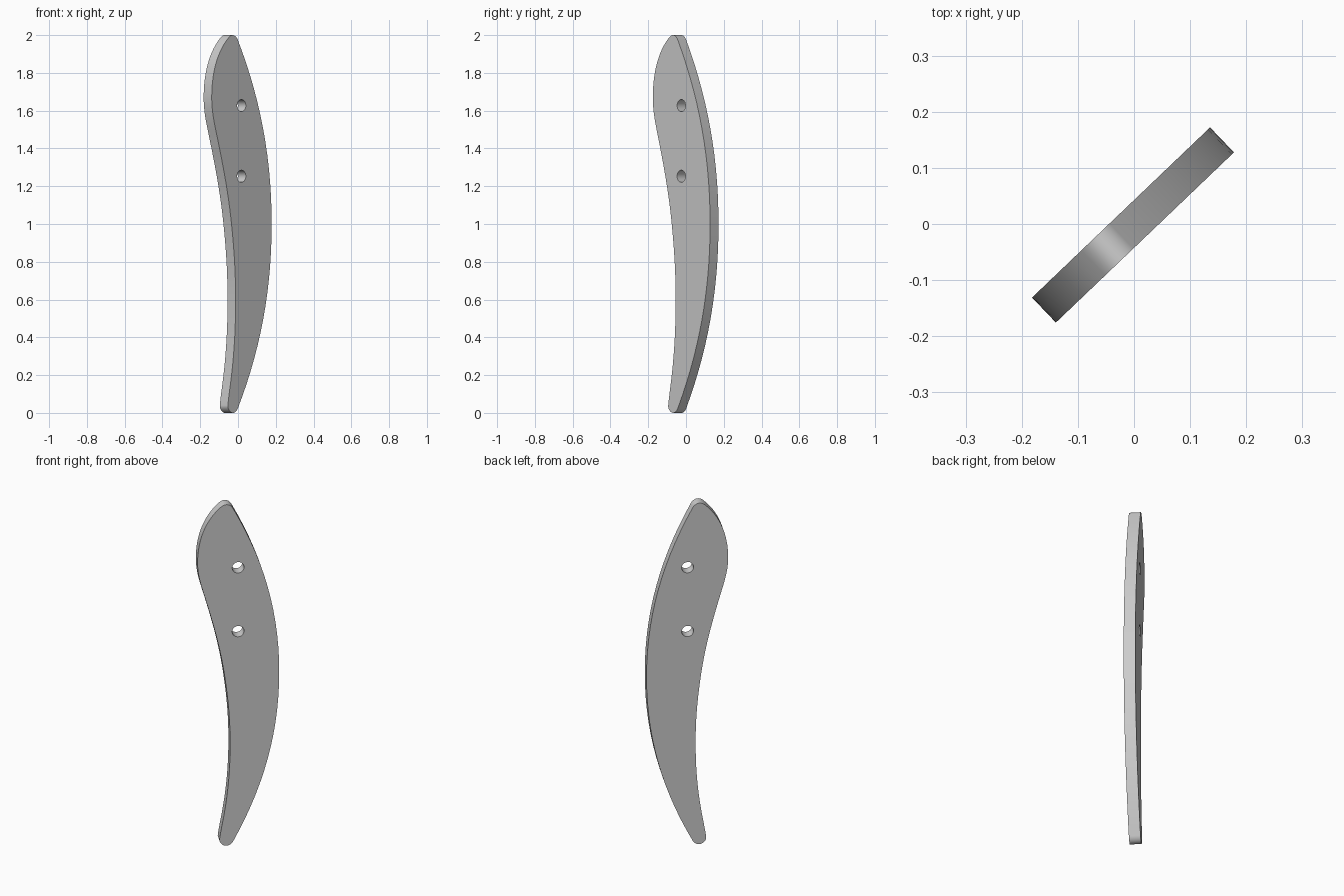
import bpy, bmesh
from math import radians, sin, cos, dist
from mathutils import Vector

if "Cube" in bpy.data.objects:
    bpy.data.objects.remove(bpy.data.objects["Cube"])

# Plain grey finish
grey = bpy.data.materials.new("plain grey")
grey.use_nodes = True
colour = (0.6, 0.6, 0.6, 1)
grey.diffuse_color = colour
grey.node_tree.nodes["Principled BSDF"].inputs["Base Color"].default_value = colour

# Blade outline, anticlockwise from the bottom: across, up, heading in degrees
OUTLINE = [
    (-.067, 0, 0), (-.03, .025, 62), (.217, 1, 90), (-.031, 1.975, 118),
    (-.068, 2, 180), (-.1, 1.985, 222), (-.222, 1.67, 270), (-.193, 1.5, 286),
    (-.077, 1, 278), (-.047, .6, 270), (-.077, .2, 261), (-.104, .04, 262),
]
HOLE_HEIGHTS = (1.253, 1.627)
HOLE_RADIUS = .032


def add_loop(curve, points, resolution):
    """Closed smooth loop through points that each carry a heading."""
    spline = curve.splines.new("BEZIER")
    spline.bezier_points.add(len(points) - 1)
    spline.use_cyclic_u = True
    spline.resolution_u = resolution
    for i, (x, y, heading) in enumerate(points):
        p = spline.bezier_points[i]
        p.handle_left_type = p.handle_right_type = "FREE"
        here = Vector((x, y, 0))
        way = Vector((cos(radians(heading)), sin(radians(heading)), 0))
        before, after = points[i - 1], points[(i + 1) % len(points)]
        p.co = here
        p.handle_left = here - way * dist((x, y), before[:2]) * .35
        p.handle_right = here + way * dist((x, y), after[:2]) * .35


# Flat blade with two round bolt holes
curve = bpy.data.curves.new("blade", "CURVE")
curve.dimensions = "2D"
curve.fill_mode = "BOTH"
curve.extrude = .0308
add_loop(curve, OUTLINE, 14)
for height in HOLE_HEIGHTS:
    ring = []
    for turn in range(0, 360, 45):
        a = radians(turn)
        ring.append((-.004 + HOLE_RADIUS * cos(a), height + HOLE_RADIUS * sin(a), turn + 90))
    add_loop(curve, ring, 4)
curve.materials.append(grey)

# Stand it upright, turned diagonally
blade = bpy.data.objects.new("blade", curve)
bpy.context.collection.objects.link(blade)
blade.rotation_euler = (radians(90), 0, radians(43.7))
bpy.ops.object.select_all(action="DESELECT")
blade.select_set(True)
bpy.context.view_layer.objects.active = blade
bpy.ops.object.convert(target="MESH")

# Join the rim to the faces and shade the rim smooth
blade = bpy.context.object
bm = bmesh.new()
bm.from_mesh(blade.data)
bmesh.ops.remove_doubles(bm, verts=bm.verts, dist=.0002)
bmesh.ops.recalc_face_normals(bm, faces=bm.faces)
bm.to_mesh(blade.data)
bm.free()
bpy.ops.object.shade_smooth_by_angle(angle=radians(30))
